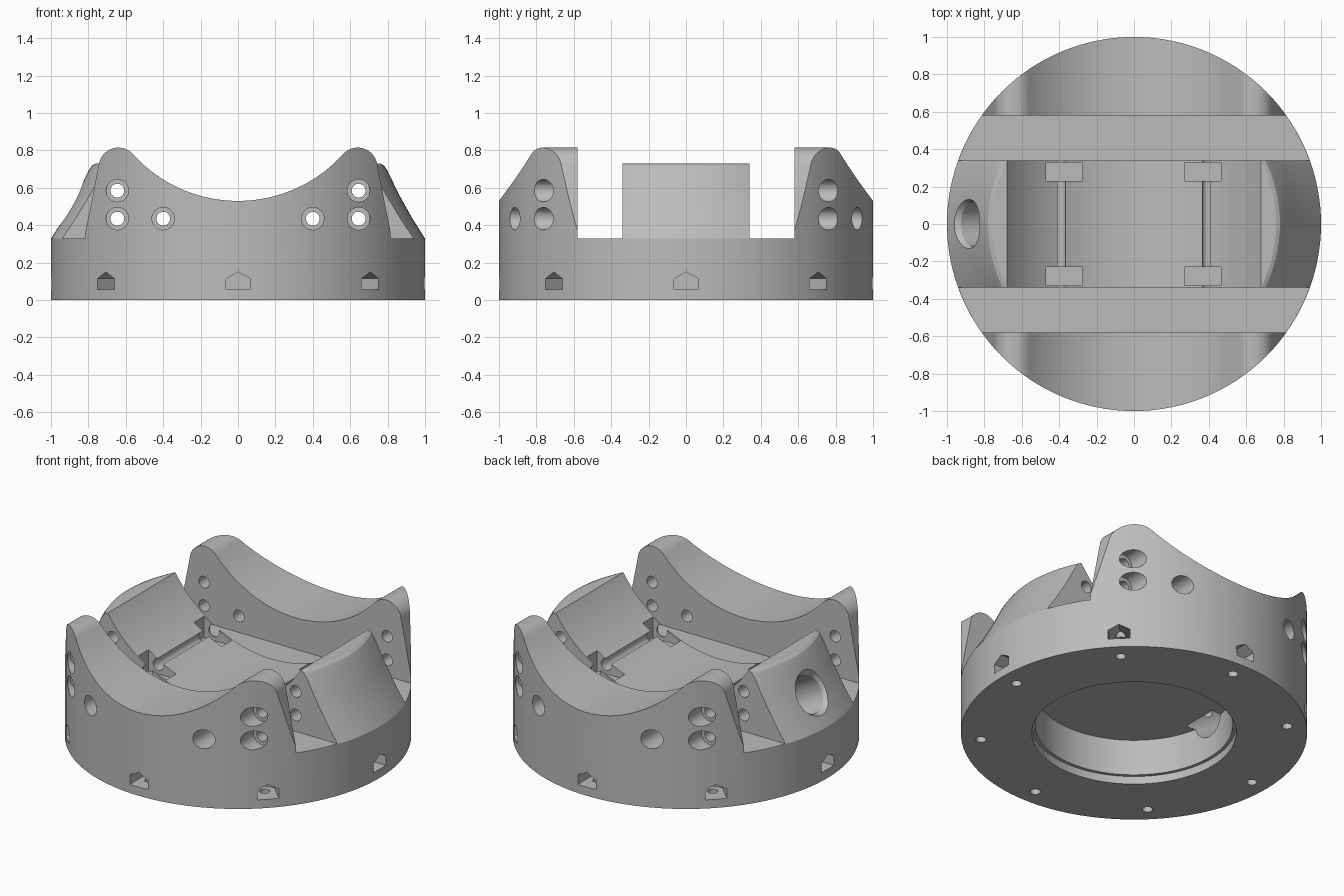
import bpy, bmesh
from math import sin, cos, pi, radians
from mathutils import Matrix, Vector

cube = bpy.data.objects.get("Cube")
if cube:
    bpy.data.objects.remove(cube, do_unlink=True)

grey = bpy.data.materials.new("mid_grey")
grey.use_nodes = True
grey.diffuse_color = (0.5, 0.5, 0.5, 1)
grey.node_tree.nodes["Principled BSDF"].inputs["Base Color"].default_value = (0.5, 0.5, 0.5, 1)


def loft(bm, rings):
    """Closed solid through equal-sized rings of points."""
    loops = [[bm.verts.new(p) for p in ring] for ring in rings]
    n = len(loops[0])
    for a, b in zip(loops, loops[1:]):
        for i in range(n):
            bm.faces.new((a[i], a[(i + 1) % n], b[(i + 1) % n], b[i]))
    bm.faces.new(loops[0][::-1])
    bm.faces.new(loops[-1])


def prism(bm, profile, y0, y1):
    loft(bm, [[(x, y, z) for x, z in profile] for y in (y0, y1)])


def box(bm, x0, x1, y0, y1, z0, z1):
    prism(bm, [(x0, z0), (x1, z0), (x1, z1), (x0, z1)], y0, y1)


def rod(bm, start, end, r0, r1=None, sides=32):
    """Cylinder or cone between two points."""
    start, end = Vector(start), Vector(end)
    turn = (end - start).to_track_quat('Z', 'Y')
    rings = []
    for p, r in ((start, r0), (end, r0 if r1 is None else r1)):
        rings.append([p + turn @ Vector((r * cos(2 * pi * i / sides), r * sin(2 * pi * i / sides), 0))
                      for i in range(sides)])
    loft(bm, rings)


def arc(cx, cz, r, a0, a1, n):
    return [(cx + r * cos(radians(a0 + (a1 - a0) * i / n)),
             cz + r * sin(radians(a0 + (a1 - a0) * i / n))) for i in range(n + 1)]


def finish(bm, name):
    bmesh.ops.recalc_face_normals(bm, faces=bm.faces)
    mesh = bpy.data.meshes.new(name)
    bm.to_mesh(mesh)
    bm.free()
    obj = bpy.data.objects.new(name, mesh)
    bpy.context.collection.objects.link(obj)
    return obj


# Round body blank
bm = bmesh.new()
rod(bm, (0, 0, 0), (0, 0, 0.9), 1, sides=128)
body = finish(bm, "cradle_body")
body.data.materials.append(grey)


def cut(bm, name):
    """Subtract the solids in bm from the body."""
    tool = finish(bm, name)
    tool.hide_render = True
    mod = body.modifiers.new(name, 'BOOLEAN')
    mod.operation = 'DIFFERENCE'
    mod.solver = 'EXACT'
    mod.object = tool
    bpy.context.view_layer.objects.active = body
    bpy.ops.object.modifier_apply(modifier=name)
    bpy.data.objects.remove(tool, do_unlink=True)


# Two straight slots across the body
bm = bmesh.new()
for y in (-0.58, 0.34):
    box(bm, -1.2, 1.2, y, y + 0.24, 0.33, 1.2)
cut(bm, "slot_cutter")

# Outer cheeks: saddle curve with rounded horns and sloping flanks
half = [(1.2, 1), (1.2, 0.34), (0.82, 0.34)]
half += arc(0.64, 0.71, 0.105, 10, 138, 16)
half += arc(0, 1.286, 0.756, -42, -90, 20)[1:]
cheek = half + [(-x, z) for x, z in half[-2::-1]]
bm = bmesh.new()
for y in (-1.2, 0.46):
    prism(bm, cheek, y, y + 0.74)
cut(bm, "cheek_cutter")

# Centre block: flat top, lower saddle, turned flanks
bm = bmesh.new()
box(bm, -1.2, 1.2, -0.46, 0.46, 0.73, 1.2)
cut(bm, "centre_top_cutter")
bm = bmesh.new()
rod(bm, (0, -0.46, 1.17), (0, 0.46, 1.17), 0.81, sides=128)
cut(bm, "centre_saddle_cutter")
flank = [(1.02, 0.296), (0.93, 0.44), (0.86, 0.565), (0.80, 0.69), (0.78, 0.72),
         (0.75, 0.735), (0.75, 1), (1.2, 1), (1.2, 0.296)]
bm = bmesh.new()
for side in (0, pi):
    angles = [side + radians(-30 + 2.5 * i) for i in range(25)]
    loft(bm, [[(r * cos(a), r * sin(a), z) for r, z in flank] for a in angles])
cut(bm, "centre_flank_cutter")

# Stepped recess in the underside
bm = bmesh.new()
rod(bm, (0, 0, -0.1), (0, 0, 0.28), 0.57, sides=96)
cut(bm, "recess_cutter")
bm = bmesh.new()
rod(bm, (0, 0, -0.1), (0, 0, 0.05), 0.59, sides=96)
cut(bm, "recess_lip_cutter")

# Cross bolts: through bores, counterbores and nut pockets
spots = [(s * x, z) for s in (-1, 1) for x, z in ((0.645, 0.585), (0.645, 0.435), (0.4, 0.435))]
bm = bmesh.new()
for x, z in spots:
    rod(bm, (x, -1.2, z), (x, 1.2, z), 0.037, sides=24)
cut(bm, "bore_cutter")
bm = bmesh.new()
for x, z in spots:
    for s in (-1, 1):
        rod(bm, (x, s * 0.68, z), (x, s * 1.2, z), 0.06)
cut(bm, "counterbore_cutter")
bm = bmesh.new()
for x in (-0.47, 0.27):
    for y in (-0.33, 0.23):
        box(bm, x, x + 0.195, y, y + 0.1, 0.375, 0.8)
cut(bm, "nut_pocket_cutter")

# Peaked nut traps around the rim, each with a screw hole from below
house = [(-0.063, 0.055), (0, 0.055), (0.063, 0.055), (0.063, 0.115), (0, 0.15), (-0.063, 0.115)]
bm = bmesh.new()
for i in range(8):
    turn = Matrix.Rotation(i * pi / 4, 3, 'Z')
    inner = [turn @ Vector((0.85 if w else 0.815, w, z)) for w, z in house]
    outer = [turn @ Vector((1.1, w, z)) for w, z in house]
    loft(bm, [inner, outer])
cut(bm, "nut_trap_cutter")
bm = bmesh.new()
for i in range(8):
    a = i * pi / 4
    x, y = 0.887 * cos(a), 0.887 * sin(a)
    rod(bm, (x, y, -0.1), (x, y, 0.22), 0.03, sides=20)
cut(bm, "screw_hole_cutter")

# Slanted cable port on one flank, running down into the recess
mouth = Vector((-0.89, 0, 0.51))
inward = Vector((cos(radians(30)), 0, -sin(radians(30))))
bm = bmesh.new()
rod(bm, mouth - inward * 0.3, mouth + inward * 0.46, 0.118, sides=40)
cut(bm, "port_cutter")
bm = bmesh.new()
rod(bm, mouth - inward * 0.04, mouth + inward * 0.03, 0.165, 0.117, sides=40)
cut(bm, "port_chamfer_cutter")

# Smooth curved walls, keep machined edges sharp
bpy.ops.object.select_all(action='DESELECT')
body.select_set(True)
bpy.context.view_layer.objects.active = body
bpy.ops.object.shade_smooth_by_angle(angle=radians(25))
